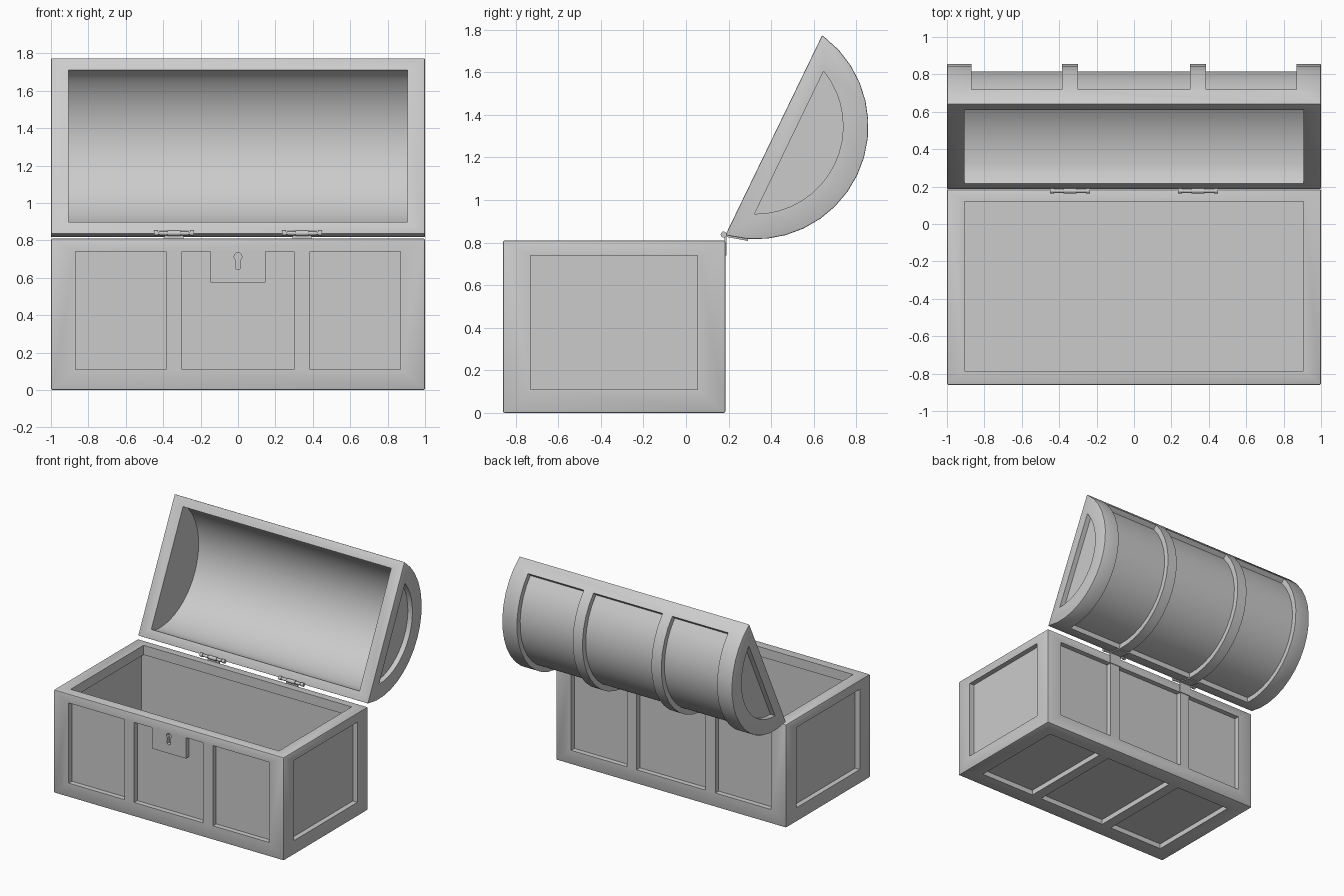
import bpy, bmesh, math
from mathutils import Vector

if "Cube" in bpy.data.objects:
    bpy.data.objects.remove(bpy.data.objects["Cube"])

grey = bpy.data.materials.new("plain grey")
grey.use_nodes = True
grey.diffuse_color = (0.6, 0.6, 0.6, 1)
grey.node_tree.nodes["Principled BSDF"].inputs["Base Color"].default_value = (0.6, 0.6, 0.6, 1)

FRONT, BACK, TOP = -0.86, 0.185, 0.81
REC = 0.04                                   # panel recess depth
PANELS = [(-0.87, -0.385), (-0.3, 0.3), (0.385, 0.87)]
TILT = math.atan2(0.94, 0.455)               # opening angle of the lid
ALONG = Vector((0, math.cos(TILT), math.sin(TILT)))
OUT = Vector((0, math.sin(TILT), -math.cos(TILT)))
LID_MID = Vector((0, 0.4125, 1.305))
ARC_N, ARC_R = -0.096, 0.531                 # dome centre offset and radius


def finish(bm, name):
    bmesh.ops.recalc_face_normals(bm, faces=bm.faces)
    mesh = bpy.data.meshes.new(name)
    bm.to_mesh(mesh)
    bm.free()
    mesh.materials.append(grey)
    ob = bpy.data.objects.new(name, mesh)
    bpy.context.collection.objects.link(ob)
    return ob


def prism(name, outline, place, a, b, bevel=0):
    """Extrude a 2D outline from a to b; place(u, v, w) gives the 3D point."""
    bm = bmesh.new()
    ends = [[bm.verts.new(place(u, v, w)) for u, v in outline] for w in (a, b)]
    n = len(outline)
    bm.faces.new(ends[0])
    bm.faces.new(ends[1])
    for i in range(n):
        j = (i + 1) % n
        bm.faces.new((ends[0][i], ends[0][j], ends[1][j], ends[1][i]))
    if bevel:
        bmesh.ops.recalc_face_normals(bm, faces=bm.faces)
        sharp = [e for e in bm.edges if e.calc_face_angle(0) > math.radians(35)]
        bmesh.ops.bevel(bm, geom=sharp, offset=bevel, segments=2, profile=0.5, affect='EDGES')
    return finish(bm, name)


def box(name, x, y, z, bevel=0):
    outline = [(x[0], y[0]), (x[1], y[0]), (x[1], y[1]), (x[0], y[1])]
    return prism(name, outline, lambda u, v, w: Vector((u, v, w)), z[0], z[1], bevel)


def lid_place(t, n, x):
    return LID_MID + ALONG * t + OUT * n + Vector((x, 0, 0))


def front_place(x, z, y):
    return Vector((x, y, z))


def arc(radius, half, steps=14):
    """Points (t, n) on the dome arc, from -half to +half radians."""
    angles = [half * (2 * i / steps - 1) for i in range(steps + 1)]
    return [(radius * math.sin(a), ARC_N + radius * math.cos(a)) for a in angles]


def cut(ob, cutters):
    for c in cutters:
        c.hide_render = True
        mod = ob.modifiers.new("cut", 'BOOLEAN')
        mod.operation, mod.solver, mod.object = 'DIFFERENCE', 'EXACT', c
    graph = bpy.context.evaluated_depsgraph_get()
    mesh = bpy.data.meshes.new_from_object(ob.evaluated_get(graph))
    ob.modifiers.clear()
    ob.data = mesh
    for c in cutters:
        bpy.data.objects.remove(c)


def smooth(ob):
    bpy.ops.object.select_all(action='DESELECT')
    ob.select_set(True)
    bpy.context.view_layer.objects.active = ob
    bpy.ops.object.shade_smooth_by_angle(angle=math.radians(30))


# Base: hollow box with a lip at the rim and sunk panels
base = box("chest_base", (-1, 1), (FRONT, BACK), (0, TOP), 0.008)
PZ, PY = (0.11, 0.74), (-0.73, 0.055)
cutters = [box("cutter", (-0.905, 0.905), (-0.785, 0.12), (0.3, 1)),
           box("cutter", (-0.935, 0.935), (-0.81, 0.14), (0.07, 0.735))]
for px in PANELS:
    cutters += [box("cutter", px, (FRONT - 0.1, FRONT + REC), PZ),
                box("cutter", px, (BACK - REC, BACK + 0.1), PZ),
                box("cutter", px, PY, (-0.1, REC))]
for s in (-1, 1):
    cutters.append(box("cutter", sorted((s * (1 - REC), s * 1.1)), PY, PZ))
cut(base, cutters)
smooth(base)

# Lock plate with a keyhole
lock = box("lock_plate", (-0.148, 0.148), (FRONT + 0.001, FRONT + REC + 0.005), (0.575, 0.745))
hole = [(0.021 * math.cos(a), 0.713 + 0.021 * math.sin(a))
        for a in (math.radians(-50 + 28 * i) for i in range(11))]
hole += [(-0.014, 0.65), (0, 0.643), (0.014, 0.65)]
cut(lock, [prism("cutter", hole, front_place, FRONT - 0.1, FRONT + 0.03)])

# Lid: barrel shell with sunk panels on the dome and on both ends
edge = math.atan2(0.5225, -ARC_N)
panel_half = math.radians(68)
outer = [(-0.5225, 0)] + arc(ARC_R, panel_half) + [(0.5225, 0)]
lid = prism("chest_lid", outer, lid_place, -1, 1, 0.006)
hollow = [(-0.452, -0.1)] + arc(0.477, math.acos(0.152 / 0.477), 24) + [(0.452, -0.1)]
cutters = [prism("cutter", hollow, lid_place, -0.905, 0.905)]
sector = arc(ARC_R - REC, panel_half) + arc(0.65, panel_half)[::-1]
for a, b in PANELS:
    cutters.append(prism("cutter", sector, lid_place, a, b))
end_panel = arc(0.412, math.acos(0.176 / 0.412), 16)
for s in (-1, 1):
    cutters.append(prism("cutter", end_panel, lid_place, s * (1 - REC), s * 1.1))
cut(lid, cutters)
smooth(lid)

# Hinges: knuckles on a pin, with a leaf on the base and one on the lid
PIN = Vector((0, 0.177, 0.838))


def rod(name, x, half, radius):
    ring = [(radius * math.cos(i * math.pi / 8), radius * math.sin(i * math.pi / 8)) for i in range(16)]
    smooth(prism(name, ring, lambda u, v, w: PIN + Vector((w, u, v)), x - half, x + half))


for s, side in ((-1, "right"), (1, "left")):
    x = s * 0.342
    rod(side + "_hinge_pin", x, 0.105, 0.008)
    rod(side + "_hinge_knuckle", x, 0.035, 0.014)
    for off in (-0.058, 0.058):
        rod(side + "_hinge_side_knuckle", x + off, 0.02, 0.011)
    for off in (-0.096, 0.096):
        rod(side + "_hinge_cap", x + off, 0.011, 0.014)
    box(side + "_hinge_base_leaf", (x - 0.05, x + 0.05), (BACK - 0.003, BACK + 0.006), (0.74, 0.835))
    leaf = [(-0.5225, 0), (-0.4925, 0.105), (-0.5, 0.108), (-0.53, 0)]
    prism(side + "_hinge_lid_leaf", leaf, lid_place, x - 0.05, x + 0.05)
